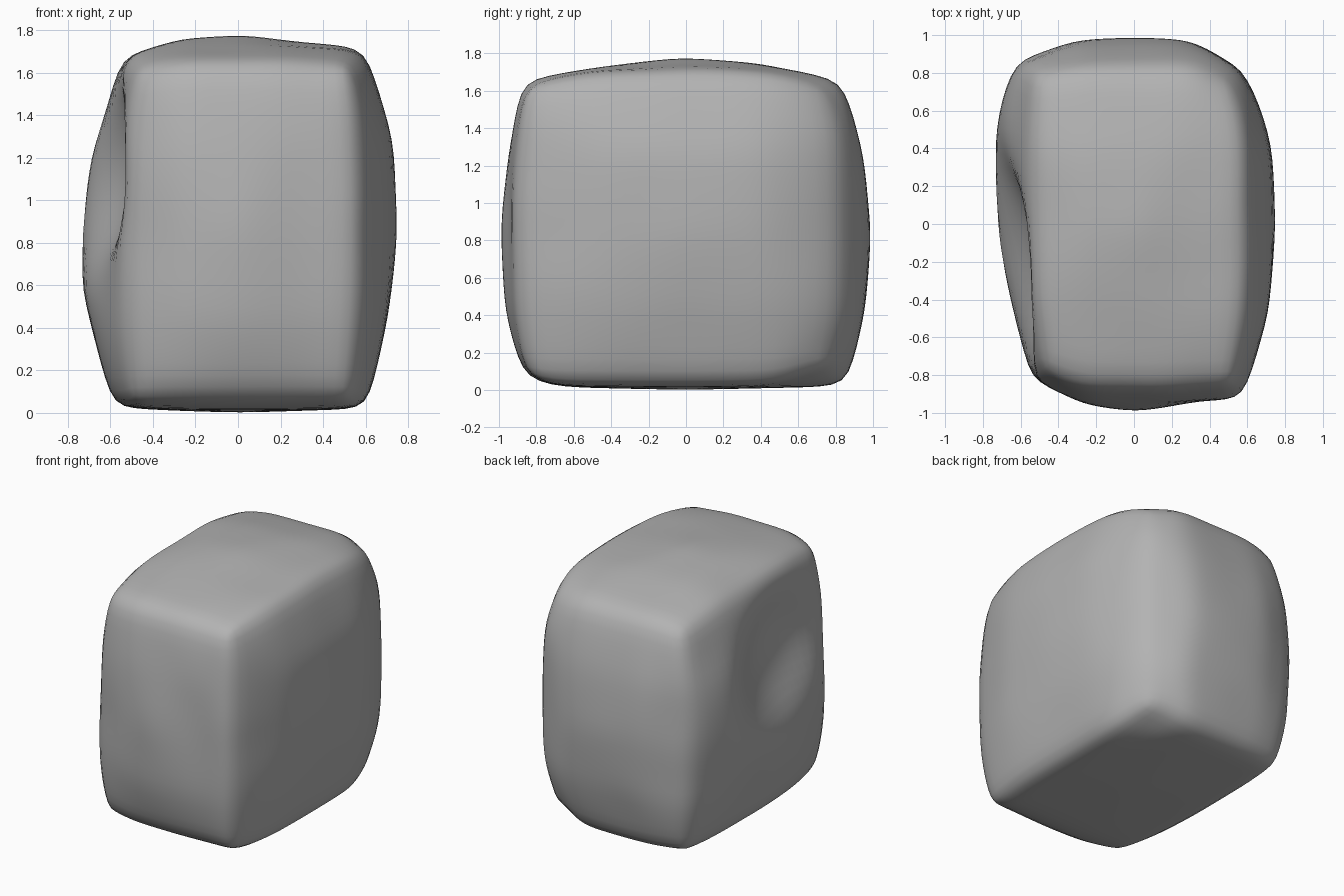
import bpy, bmesh, math
from mathutils import Vector, noise

cube = bpy.data.objects.get("Cube")
if cube:
    bpy.data.objects.remove(cube, do_unlink=True)

stone = bpy.data.materials.new("grey stone")
stone.use_nodes = True
GREY = (0.45, 0.45, 0.45, 1)
stone.diffuse_color = GREY
stone.node_tree.nodes["Principled BSDF"].inputs["Base Color"].default_value = GREY

# Each face: its peak, and how far it falls back along its two directions
LEFT = (0.75, (0.17, 0.035, 0, 0.015, 0.155), (0.14, 0.045, 0, 0.02, 0.15))
RIGHT = (-0.73, (-0.18, -0.07, 0, -0.01, -0.10), (-0.14, -0.03, 0, -0.06, -0.18))
FRONT = (-1.0, (-0.18, -0.045, 0, -0.05, -0.08), (-0.13, -0.03, 0, -0.04, -0.12))
BACK = (1.0, (0.14, 0.035, 0, 0.02, 0.14), (0.14, 0.04, 0.005, 0.05, 0.16))
TOP = (1.78, (0.10, 0.02, 0, 0.035, 0.07), (0.12, 0.05, 0, 0.035, 0.12))
BOTTOM = (0.0, (-0.025, -0.01, 0, -0.01, -0.02), (-0.02, -0.01, 0, -0.01, -0.02))


def along(profile, t):
    """Read a five-point profile at t in -1..1."""
    s = (t + 1) * 2
    i = min(int(s), 3)
    return profile[i] + (profile[i + 1] - profile[i]) * (s - i)


def face(spec, s, t):
    peak, first, second = spec
    fall = math.hypot(along(first, s), along(second, t))
    return peak - math.copysign(fall, sum(first))


def mix(low, high, t):
    return low + (high - low) * (t + 1) / 2


def block(p):
    """Map a point of the unit cube into the irregular block."""
    u, v, w = p
    return Vector((mix(face(RIGHT, v, w), face(LEFT, v, w), u),
                   mix(face(FRONT, u, w), face(BACK, u, w), v),
                   mix(face(BOTTOM, u, v), face(TOP, u, v), w)))


# Local dents and swellings: centre, radius, shift
DENTS = [
    ((-0.70, -0.22, 1.10), (0.45, 0.45, 0.36), (0.19, 0, 0)),     # hollow in the right flank
    ((-0.70, 0.58, 0.98), (0.4, 0.25, 0.35), (-0.03, 0, 0)),      # swelling behind it
    ((-0.74, 0.05, 0.64), (0.3, 0.45, 0.13), (-0.035, 0, 0)),     # ledge below it
    ((0.60, 0.88, 0.80), (0.18, 0.18, 0.85), (-0.02, -0.03, 0)),  # worn rear edge
    ((0.55, 0.82, 0.05), (0.25, 0.25, 0.25), (-0.02, -0.03, 0.08)),
    ((0.55, 0.82, 1.65), (0.18, 0.18, 0.18), (-0.03, -0.03, -0.03)),
    ((0.00, -0.88, 0.03), (0.8, 0.13, 0.13), (0, 0.01, 0.04)),    # worn front foot
]


def sculpt(p):
    q = p.copy()
    for centre, radius, shift in DENTS:
        d = sum(((p[i] - centre[i]) / radius[i]) ** 2 for i in range(3))
        q += Vector(shift) * math.exp(-d * d)
    rough = 0.012 * min(1, p.z / 0.3)
    return q + noise.noise_vector(p * 3.5) * rough


# Boulder: subdivided cube, shaped, dented and roughened
bm = bmesh.new()
bmesh.ops.create_cube(bm, size=2)
bmesh.ops.subdivide_edges(bm, edges=bm.edges[:], cuts=11, use_grid_fill=True)
for vert in bm.verts:
    vert.co = sculpt(block(vert.co))
bmesh.ops.smooth_vert(bm, verts=bm.verts[:], factor=0.5,
                      use_axis_x=True, use_axis_y=True, use_axis_z=True)

mesh = bpy.data.meshes.new("boulder")
bm.to_mesh(mesh)
bm.free()
mesh.materials.append(stone)
boulder = bpy.data.objects.new("boulder", mesh)
bpy.context.collection.objects.link(boulder)
bpy.context.view_layer.objects.active = boulder
boulder.select_set(True)
bpy.ops.object.shade_smooth()
soften = boulder.modifiers.new("soften", "SUBSURF")
soften.levels = soften.render_levels = 1
